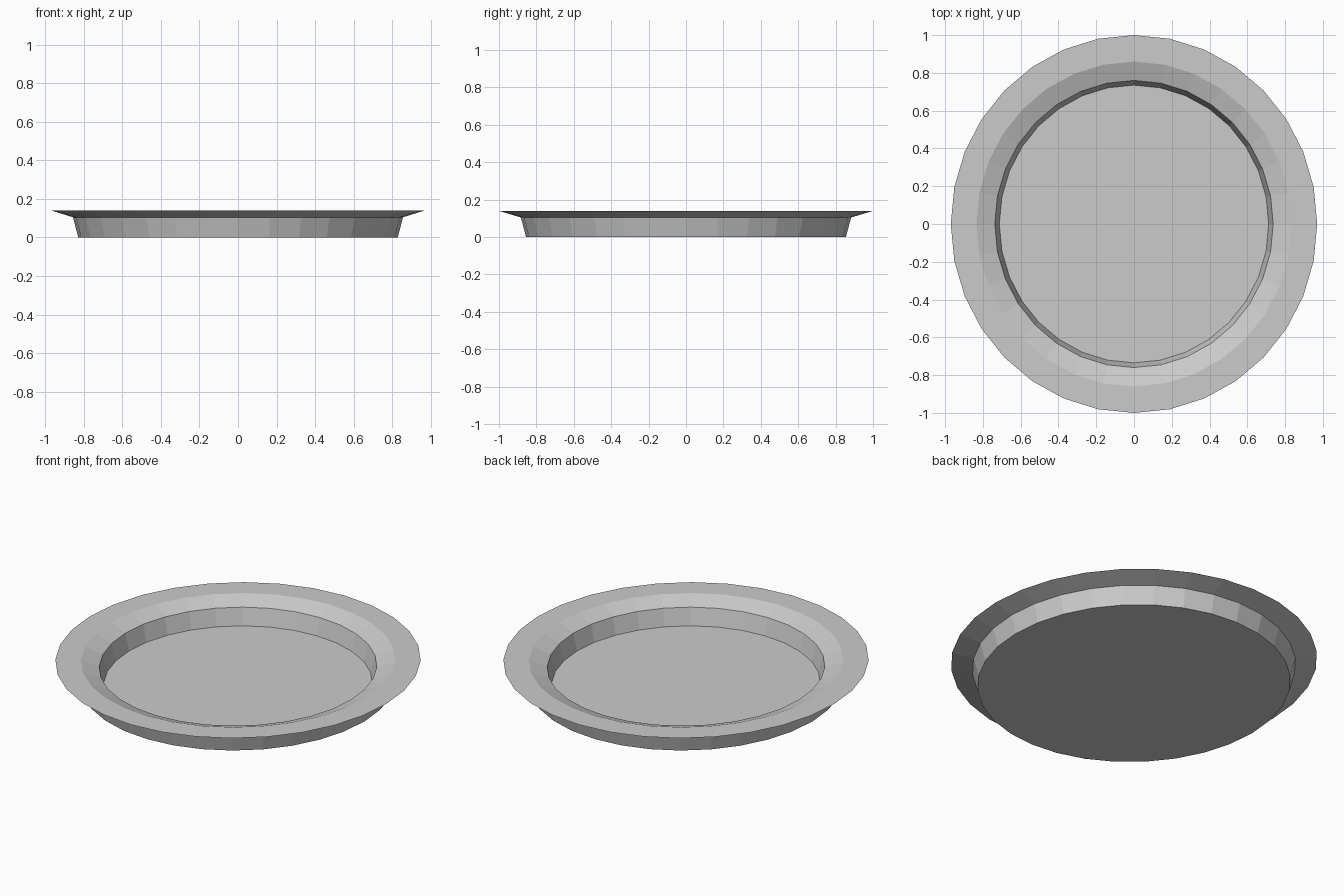
import bpy, bmesh
from math import cos, sin, tau

if "Cube" in bpy.data.objects:
    bpy.data.objects.remove(bpy.data.objects["Cube"])

SIDES = 32
WIDTH_SCALE = 0.97  # the dish is slightly narrower in x than in y

# Cross-section (radius, height): base, outer wall, rim, sloped lip, inner wall, floor
PROFILE = [(0.855, 0.0), (0.883, 0.105), (1.0, 0.14), (0.86, 0.14),
           (0.76, 0.103), (0.735, 0.004)]


def lathe(name, profile, sides):
    """Spin a profile into closed rings, capping both ends."""
    bm = bmesh.new()
    rings = [[bm.verts.new((r * WIDTH_SCALE * cos(tau * i / sides),
                            r * sin(tau * i / sides), z))
              for i in range(sides)] for r, z in profile]
    for a, b in zip(rings, rings[1:]):
        for i in range(sides):
            j = (i + 1) % sides
            bm.faces.new((a[i], a[j], b[j], b[i]))
    bm.faces.new(rings[0][::-1])   # underside
    bm.faces.new(rings[-1])        # dish floor
    bmesh.ops.recalc_face_normals(bm, faces=bm.faces)
    mesh = bpy.data.meshes.new(name)
    bm.to_mesh(mesh)
    bm.free()
    obj = bpy.data.objects.new(name, mesh)
    bpy.context.collection.objects.link(obj)
    return obj


# Shallow rimmed plate
lathe("plate", PROFILE, SIDES)
